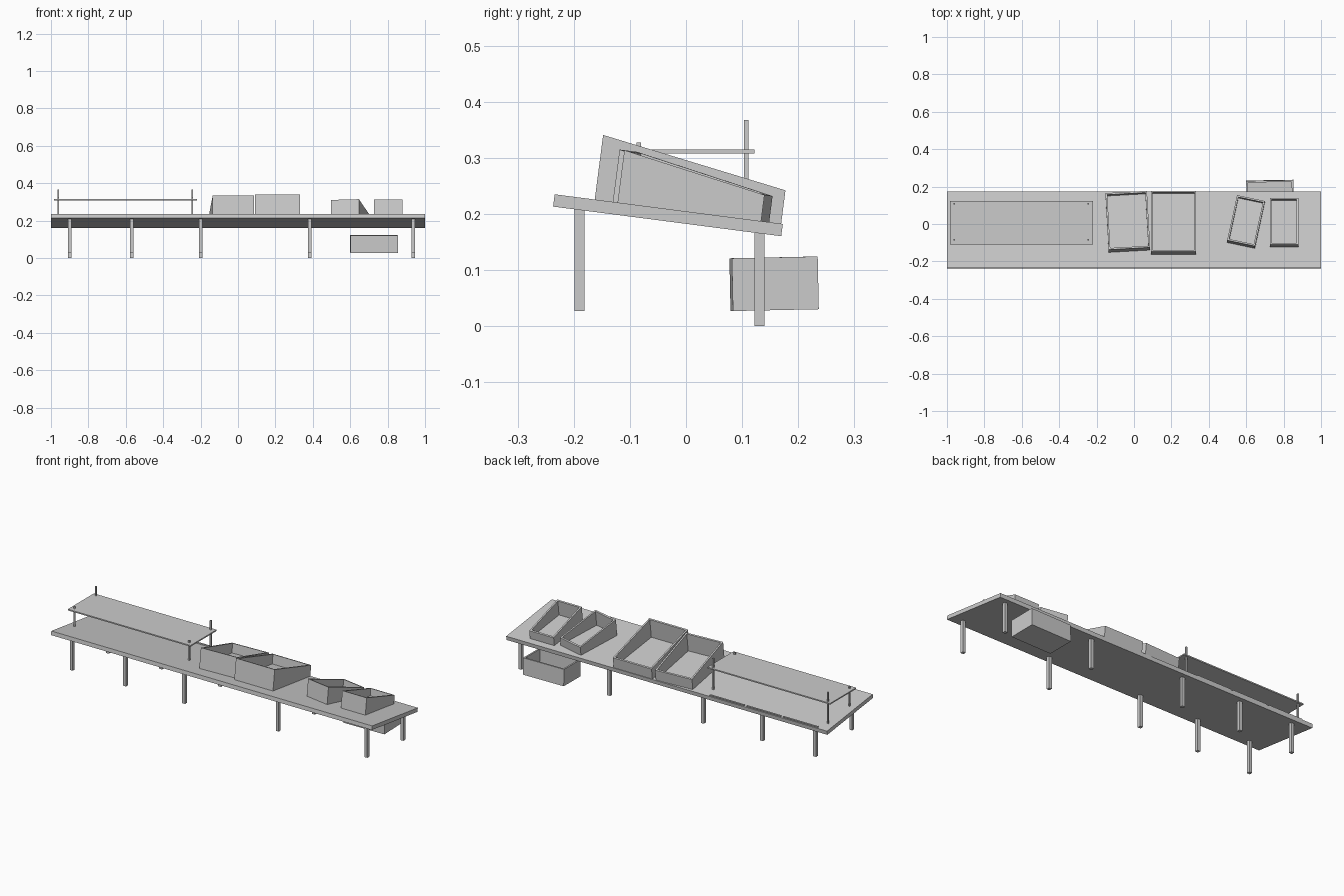
import bpy, bmesh
from math import radians
from mathutils import Matrix

if "Cube" in bpy.data.objects:
    bpy.data.objects.remove(bpy.data.objects["Cube"])

# Tilted frame of the table top surface (front high, back low)
TILT = radians(-7.4)
TABLE = Matrix.Translation((0, 0, 0.2045)) @ Matrix.Rotation(TILT, 4, 'X')


def surface_z(y):
    return 0.2045 - 0.13 * y


def finish(name, bm, matrix):
    bmesh.ops.recalc_face_normals(bm, faces=bm.faces[:])
    mesh = bpy.data.meshes.new(name)
    bm.to_mesh(mesh)
    bm.free()
    obj = bpy.data.objects.new(name, mesh)
    obj.matrix_world = matrix
    bpy.context.collection.objects.link(obj)
    return obj


def box(name, lo, hi, matrix=Matrix()):
    size = [b - a for a, b in zip(lo, hi)]
    mid = [(a + b) / 2 for a, b in zip(lo, hi)]
    bm = bmesh.new()
    bmesh.ops.create_cube(bm, size=1, matrix=Matrix.Translation(mid) @ Matrix.Diagonal((*size, 1)))
    return finish(name, bm, matrix)


def bin_box(name, width, length, front_h, back_h, matrix, wall=0.009):
    """Open bin whose rim slopes from front height to back height."""
    def ring(inset, z):
        w, l = width / 2 - inset, length / 2 - inset
        pts = []
        for x, y in ((-w, -l), (w, -l), (w, l), (-w, l)):
            rim = front_h + (back_h - front_h) * (y / length + 0.5)
            pts.append(bm.verts.new((x, y, rim if z is None else z)))
        return pts

    bm = bmesh.new()
    rings = [ring(0, 0), ring(0, None), ring(wall, None), ring(wall, wall)]
    for a, b in zip(rings, rings[1:]):
        for i in range(4):
            j = (i + 1) % 4
            bm.faces.new((a[i], a[j], b[j], b[i]))
    bm.faces.new(rings[0])
    bm.faces.new(rings[-1])
    return finish(name, bm, matrix)


# Table top
box("table_top", (-1, -0.236, -0.022), (1, 0.174, 0), TABLE)

# Five pairs of legs
for i, x in enumerate((-0.9, -0.568, -0.2, 0.384, 0.936)):
    for side, y, z in (("front", -0.19, 0.027), ("back", 0.131, 0)):
        box(f"{side}_leg_{i + 1}", (x - 0.009, y - 0.009, z),
            (x + 0.009, y + 0.009, surface_z(y) - 0.018))

# Raised level shelf on four posts
box("shelf", (-0.984, -0.11, 0.308), (-0.219, 0.122, 0.315))
for x in (-0.96, -0.245):
    for side, y, top in (("front", -0.084, 0.327), ("back", 0.107, 0.367)):
        box(f"shelf_post_{side}", (x - 0.004, y - 0.004, surface_z(y) - 0.005),
            (x + 0.004, y + 0.004, top))

# Thin strips along the back edge
for i in range(3):
    x = -0.938 + 0.229 * i
    box(f"edge_strip_{i + 1}", (x, 0.162, 0), (x + 0.214, 0.170, 0.006), TABLE)

# Sloped bins on the table: x, y, turn, width, length, front height, back height
BINS = (
    ("large_bin_turned", -0.033, 0.009, 3.2, 0.222, 0.312, 0.112, 0.060),
    ("large_bin", 0.2115, 0.0035, 0, 0.241, 0.335, 0.116, 0.060),
    ("small_bin_turned", 0.599, 0.009, -12, 0.152, 0.255, 0.094, 0.047),
    ("small_bin", 0.803, 0.006, 0, 0.152, 0.258, 0.094, 0.047),
)
for name, x, y, turn, w, l, fh, bh in BINS:
    m = TABLE @ Matrix.Translation((x, y, 0)) @ Matrix.Rotation(radians(turn), 4, 'Z')
    bin_box(name, w, l, fh, bh, m)

# Level open box under the table at the back
m = (Matrix.Translation((0.727, 0.158, 0.0285)) @ Matrix.Rotation(radians(1.0), 4, 'Z')
     @ Matrix.Rotation(radians(1.2), 4, 'X'))
bin_box("lower_box", 0.252, 0.153, 0.094, 0.094, m)
